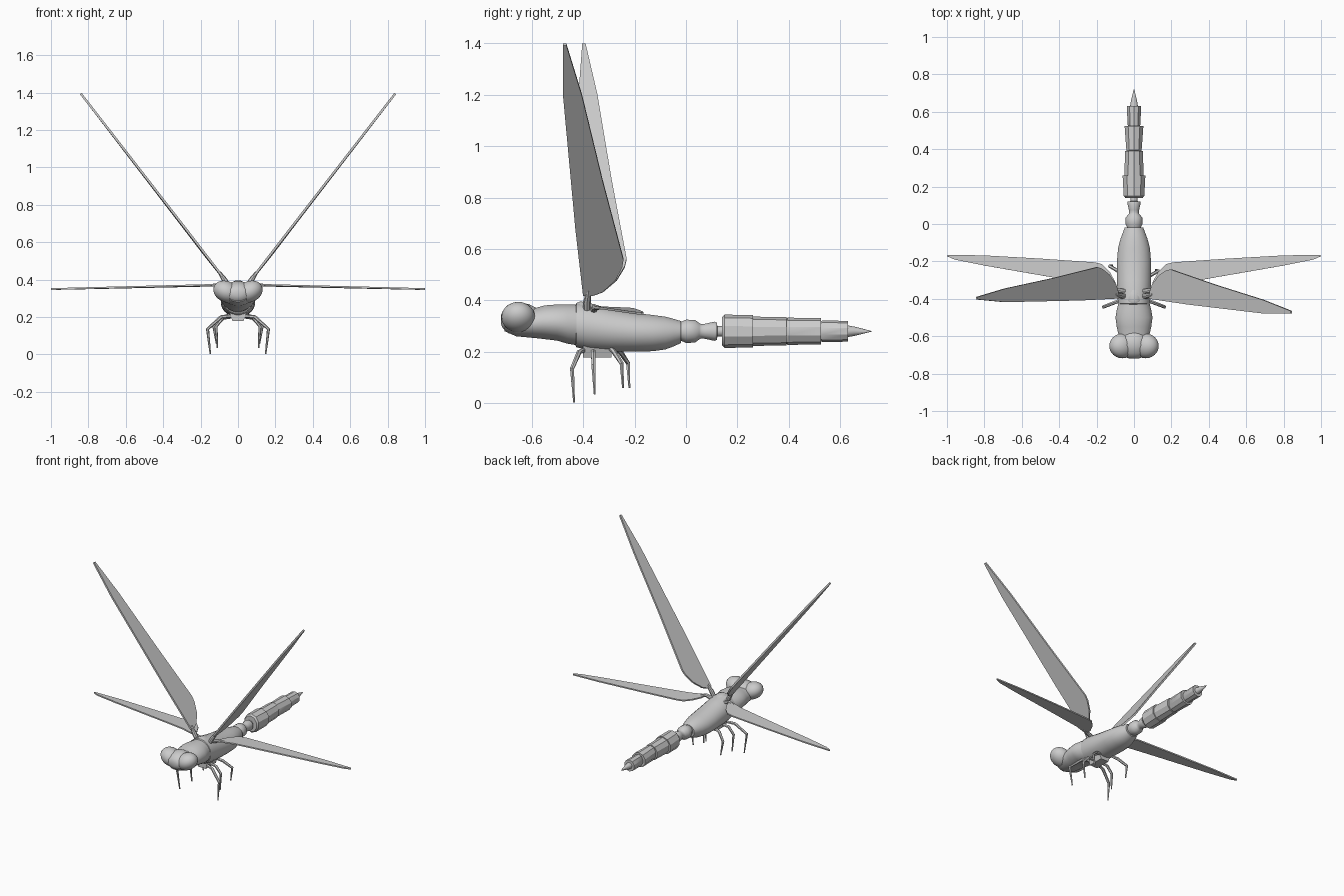
import bpy, bmesh, math
from mathutils import Vector

if "Cube" in bpy.data.objects:
    bpy.data.objects.remove(bpy.data.objects["Cube"])

grey = bpy.data.materials.new("body grey")
grey.diffuse_color = (0.6, 0.6, 0.6, 1)
grey.use_nodes = True
grey.node_tree.nodes["Principled BSDF"].inputs["Base Color"].default_value = grey.diffuse_color


def finish(name, bm, smooth=40):
    bmesh.ops.recalc_face_normals(bm, faces=bm.faces[:])
    me = bpy.data.meshes.new(name)
    bm.to_mesh(me)
    bm.free()
    me.materials.append(grey)
    ob = bpy.data.objects.new(name, me)
    bpy.context.collection.objects.link(ob)
    if smooth:
        bpy.ops.object.select_all(action='DESELECT')
        ob.select_set(True)
        bpy.context.view_layer.objects.active = ob
        bpy.ops.object.shade_smooth_by_angle(angle=math.radians(smooth))
    return ob


def skin(bm, rings):
    """Bridge rings of points and cap both ends."""
    vs = [[bm.verts.new(p) for p in r] for r in rings]
    n = len(vs[0])
    for a, b in zip(vs, vs[1:]):
        for i in range(n):
            j = (i + 1) % n
            bm.faces.new((a[i], a[j], b[j], b[i]))
    bm.faces.new(vs[0])
    bm.faces.new(vs[-1])


def loft(name, stations, sides=24, smooth=40):
    """Elliptic cross-sections along y: (y, centre z, half width, half height)."""
    bm = bmesh.new()
    skin(bm, [[(rx * math.cos(2 * math.pi * (i + .5) / sides), y,
                z + rz * math.sin(2 * math.pi * (i + .5) / sides)) for i in range(sides)]
              for y, z, rx, rz in stations])
    return finish(name, bm, smooth)


def tube(name, path, radii, sides=8):
    """Tapered tube through a few points."""
    pts = [Vector(p) for p in path]
    bm = bmesh.new()
    rings = []
    for k, p in enumerate(pts):
        d = (pts[min(k + 1, len(pts) - 1)] - pts[max(k - 1, 0)]).normalized()
        u = d.cross(Vector((0, 1, 0))).normalized()
        v = d.cross(u)
        rings.append([p + radii[k] * (u * math.cos(a) + v * math.sin(a))
                      for a in (2 * math.pi * i / sides for i in range(sides))])
    skin(bm, rings)
    return finish(name, bm)


def wing(name, pts, thickness):
    bm = bmesh.new()
    bm.faces.new([bm.verts.new(p) for p in pts])
    ob = finish(name, bm, 0)
    m = ob.modifiers.new("thickness", 'SOLIDIFY')
    m.thickness = thickness
    m.offset = 0
    return ob


# Neck and thorax
loft("neck", [(-.705, .315, .05, .035), (-.66, .315, .08, .055), (-.585, .312, .085, .059),
              (-.55, .315, .093, .066), (-.5, .314, .1, .071), (-.46, .308, .093, .077),
              (-.41, .303, .08, .08)])
loft("thorax", [(-.43, .303, .075, .08), (-.425, .304, .086, .087), (-.38, .298, .09, .092),
                (-.3, .286, .092, .085), (-.2, .276, .092, .076), (-.13, .273, .086, .071),
                (-.08, .273, .073, .064), (-.045, .275, .06, .053), (-.02, .277, .05, .043)])

# Head: paired large eyes and the face between them
for s, side in ((-1, "left"), (1, "right")):
    bm = bmesh.new()
    bmesh.ops.create_uvsphere(bm, u_segments=24, v_segments=14, radius=1)
    for v in bm.verts:
        x, y, z = v.co
        v.co = (s * (.062 + .07 * x), -.652 + .066 * y, .335 + .058 * z + .012 * x)
    finish(side + "_eye", bm)
loft("face", [(-.72, .325, .02, .015), (-.712, .325, .05, .034), (-.69, .325, .07, .053),
              (-.65, .33, .08, .062), (-.61, .328, .075, .058), (-.58, .325, .05, .045)])

# Waist beads and the rod that carries the tail
loft("waist", [(-.035, .278, .036, .036), (-.018, .28, .038, .038), (.0, .28, .046, .046),
               (.035, .28, .045, .045), (.052, .28, .03, .032), (.06, .28, .026, .028),
               (.075, .28, .028, .03), (.11, .28, .036, .038), (.12, .28, .034, .034),
               (.122, .28, .02, .02), (.16, .28, .02, .02)], 16)

# Tail segments, each telescoping into the next
segments = ((.14, .26, .058, .064, .065), (.25, .39, .054, .05, .057),
            (.385, .525, .043, .053, .053), (.52, .63, .036, .04, .042))
for k, (y0, y1, rx0, rx1, rz) in enumerate(segments):
    loft("tail_segment_%d" % (k + 1),
         [(y0, .28, rx0 * .85, rz * .85), (y0 + .01, .28, rx0, rz),
          (y1, .28, rx1, rz * .96)], 10, 30)
loft("tail_tip", [(.62, .28, .024, .024), (.655, .28, .018, .018), (.722, .28, .001, .001)], 10)

# Fore wings, raised; outline given as (y, z), the left one swept back less
fore = [(-.4, .42), (-.43, .68), (-.478, 1.2), (-.478, 1.395), (-.465, 1.395), (-.445, 1.33),
        (-.405, 1.2), (-.325, .87), (-.243, .56), (-.248, .53), (-.275, .48), (-.325, .435),
        (-.365, .42)]
for s, side, shear in ((1, "right", 0), (-1, "left", .075)):
    wing(side + "_fore_wing",
         [(s * (.07 + (z - .4) / 1.29 + .04 * (y + .4) * (1.4 - z)), y + shear * (z - .4), z)
          for y, z in fore], .012)

# Hind wings, spread flat; outline given as (x, y)
hind = [(.09, -.365), (.2, -.328), (.42, -.288), (.8, -.222), (.96, -.19), (1, -.172),
        (.995, -.165), (.8, -.168), (.5, -.185), (.21, -.205), (.17, -.215), (.13, -.255), (.1, -.31)]
for s, side in ((1, "right"), (-1, "left")):
    wing(side + "_hind_wing",
         [(s * x, y, .372 - .02 * x - .03 * (y + .27)) for x, y in hind], .009)
    # Wing roots
    tube(side + "_fore_wing_root", [(s * .045, -.385, .35), (s * .07, -.385, .395),
                                    (s * .1, -.378, .44)], (.014, .015, .008))
    tube(side + "_hind_wing_root", [(s * .05, -.36, .36), (s * .09, -.355, .374),
                                    (s * .14, -.335, .37)], (.014, .012, .006))

# Raised band on the back between the wings
loft("back_band", [(-.425, .345, .045, .046), (-.41, .345, .05, .052), (-.37, .34, .05, .05),
                   (-.33, .33, .045, .045)], 16)

# Leg mount under the thorax
bm = bmesh.new()
bmesh.ops.create_cube(bm, size=1)
for v in bm.verts:
    v.co = (v.co.x * (.09 if v.co.z > 0 else .06), -.345 + v.co.y * .11, .2 + v.co.z * .045)
finish("leg_mount", bm, 0)

# Legs: hip, knee, foot as (x, y, z)
legs = {"front": [(.04, -.4, .205), (.09, -.415, .2), (.163, -.443, .135), (.148, -.435, .003)],
        "middle": [(.04, -.36, .2), (.08, -.36, .195), (.118, -.36, .15), (.11, -.355, .035)],
        "rear": [(.04, -.29, .21), (.08, -.28, .2), (.13, -.25, .155), (.115, -.245, .06)]}
for part, path in legs.items():
    for s, side in ((1, "right"), (-1, "left")):
        shift = .025 if part == "rear" and s < 0 else 0
        tube("%s_%s_leg" % (side, part),
             [(s * x, y + shift, z) for x, y, z in path], (.01, .01, .009, .004), 6)
